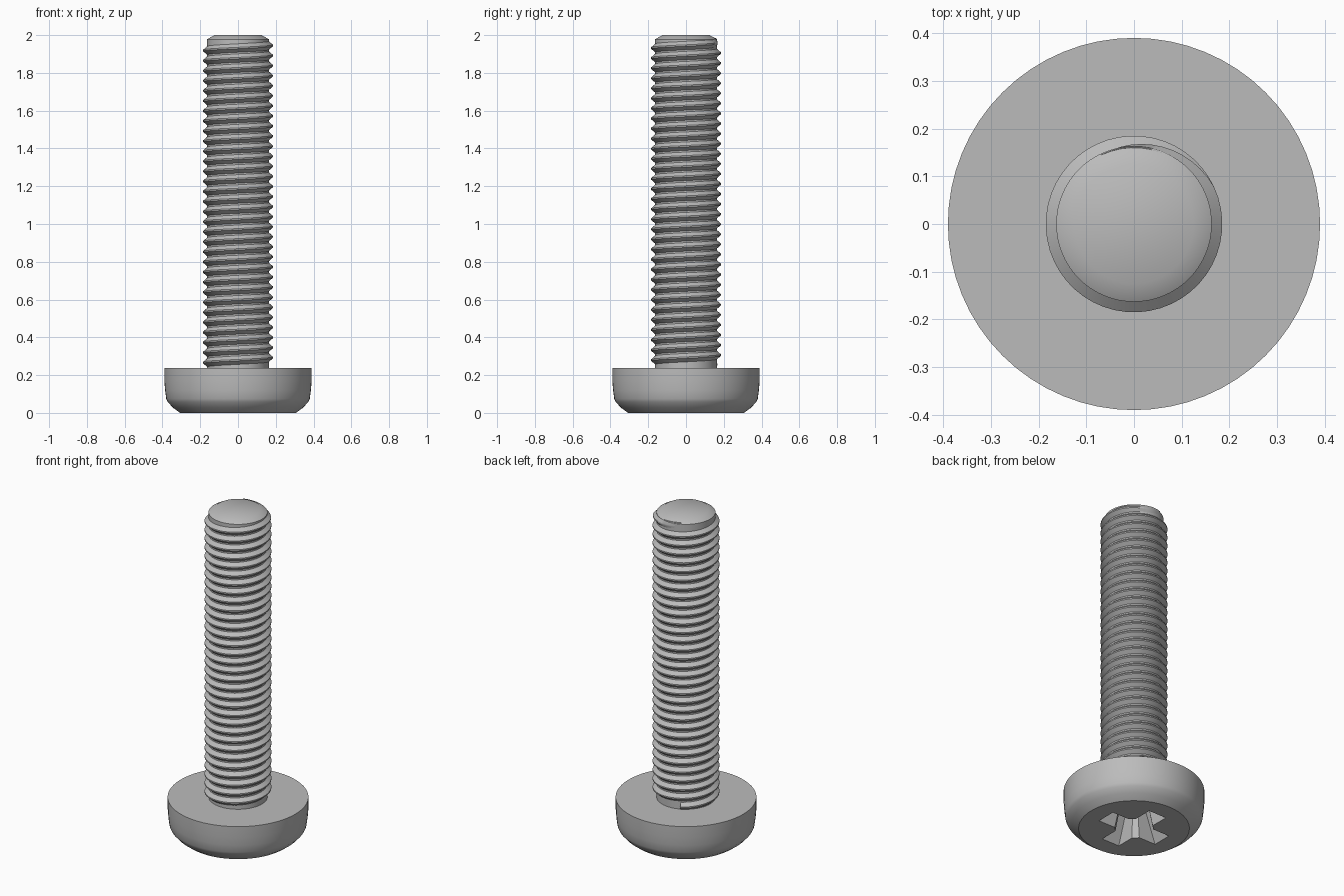
import bpy, bmesh
from math import sin, cos, pi, radians

if "Cube" in bpy.data.objects:
    bpy.data.objects.remove(bpy.data.objects["Cube"], do_unlink=True)

# Single plain metal colour
steel = bpy.data.materials.new("steel grey")
steel.use_nodes = True
STEEL = (0.5, 0.5, 0.5, 1)
steel.diffuse_color = STEEL
steel.node_tree.nodes["Principled BSDF"].inputs["Base Color"].default_value = STEEL


def finish(name, bm):
    bmesh.ops.recalc_face_normals(bm, faces=bm.faces)
    mesh = bpy.data.meshes.new(name)
    bm.to_mesh(mesh)
    bm.free()
    mesh.materials.append(steel)
    obj = bpy.data.objects.new(name, mesh)
    bpy.context.collection.objects.link(obj)
    return obj


def smooth(obj, angle):
    bpy.ops.object.select_all(action="DESELECT")
    obj.select_set(True)
    bpy.context.view_layer.objects.active = obj
    bpy.ops.object.shade_smooth_by_angle(angle=radians(angle))


def loft(bm, rings):
    """Skin a list of equal closed loops and cap both ends."""
    loops = [[bm.verts.new(p) for p in ring] for ring in rings]
    n = len(loops[0])
    for a, b in zip(loops, loops[1:]):
        for i in range(n):
            j = (i + 1) % n
            bm.faces.new((a[i], a[j], b[j], b[i]))
    bm.faces.new(loops[0][::-1])
    bm.faces.new(loops[-1])


def turned(name, profile, sides=64):
    bm = bmesh.new()
    turn = [2 * pi * i / sides for i in range(sides)]
    loft(bm, [[(r * cos(t), r * sin(t), z) for t in turn] for r, z in profile])
    return finish(name, bm)


# Head with a rounded bevel on its underside
head = turned("head", [(0.307, 0), (0.345, 0.028), (0.372, 0.058), (0.38, 0.075),
                       (0.386, 0.12), (0.39, 0.17), (0.39, 0.237)])


# Cross recess: a tapering cross with chamfered inner corners
def cross(z, reach, half, chamfer):
    ring = []
    for k in range(4):
        c, s = cos(k * pi / 2), sin(k * pi / 2)
        for x, y in ((half + chamfer, -half), (reach, -half),
                     (reach, half), (half + chamfer, half)):
            ring.append((x * c - y * s, x * s + y * c, z))
    return ring


bm = bmesh.new()
loft(bm, [cross(-0.02, 0.212, 0.062, 0.03), cross(0.17, 0.12, 0.042, 0.02)])
cutter = finish("recess_cutter", bm)
cutter.hide_render = True
cutter.hide_set(True)
cut = head.modifiers.new("cross recess", "BOOLEAN")
cut.operation = "DIFFERENCE"
cut.solver = "EXACT"
cut.object = cutter
bpy.context.view_layer.objects.active = head
head.select_set(True)
bpy.ops.object.modifier_apply(modifier=cut.name)
bpy.data.objects.remove(cutter, do_unlink=True)
smooth(head, 25)

# Shank with a chamfered tip
ROOT, CREST = 0.163, 0.185
shank = turned("shank", [(ROOT, 0.225), (ROOT, 1.978), (0.125, 2)])
smooth(shank, 35)

# Right-handed helical thread that fades out below the tip
PITCH, STEPS = 0.0533, 48
END_ANGLE, FADE = radians(115), radians(90)
Z_AT_ZERO = 1.945
TURNS = 32
rings = []
for i in range(TURNS * STEPS + 1):
    t = END_ANGLE - 2 * pi * (TURNS - i / STEPS)
    z = Z_AT_ZERO + PITCH * t / (2 * pi)
    f = min(1, (END_ANGLE - t) / FADE)
    inner = ROOT - 0.003
    crest = inner + (CREST - inner) * max(f, 0.05)
    section = ((inner, -0.47), (crest, -0.07), (crest, 0.07), (inner, 0.47))
    rings.append([(r * cos(t), r * sin(t), z + h * PITCH) for r, h in section])
bm = bmesh.new()
loft(bm, rings)
thread = finish("thread", bm)
smooth(thread, 25)
